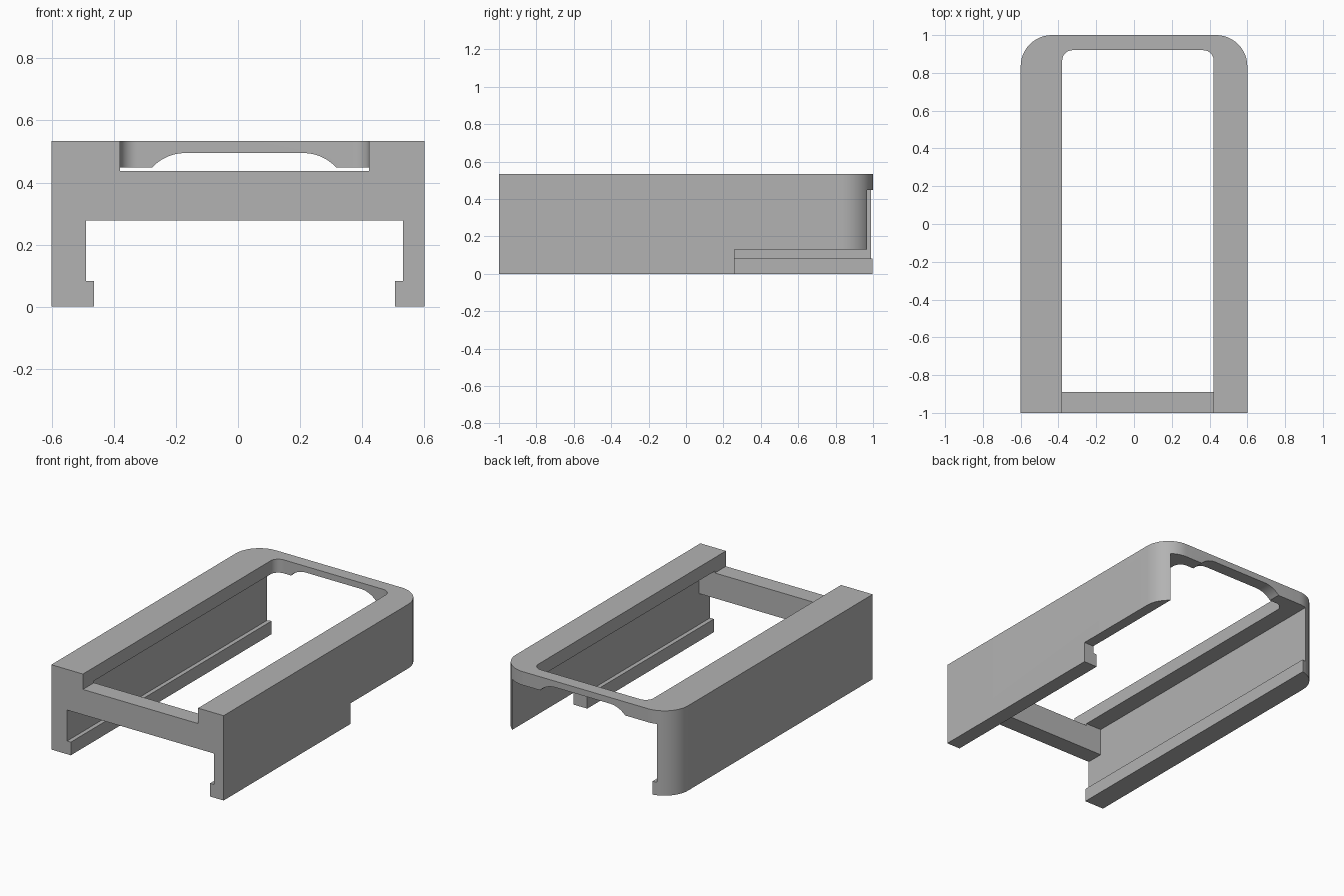
import bpy
import bmesh
from math import sin, cos, pi, asin, radians

cube = bpy.data.objects.get("Cube")
if cube:
    bpy.data.objects.remove(cube, do_unlink=True)

grey = bpy.data.materials.new("plain grey")
grey.use_nodes = True
GREY = (0.45, 0.45, 0.45, 1)
grey.diffuse_color = GREY
grey.node_tree.nodes["Principled BSDF"].inputs["Base Color"].default_value = GREY


def arc(cx, cy, r, start, end, steps=12):
    return [(cx + r * cos(start + (end - start) * i / steps),
             cy + r * sin(start + (end - start) * i / steps)) for i in range(steps + 1)]


def prism(name, points, lo, hi, axis="Z"):
    """Extrude a closed outline along Z (x, y points) or Y (x, z points)."""
    bm = bmesh.new()
    place = (lambda a, b, h: (a, b, h)) if axis == "Z" else (lambda a, b, h: (a, h, b))
    face = bm.faces.new([bm.verts.new(place(a, b, lo)) for a, b in points])
    extruded = bmesh.ops.extrude_face_region(bm, geom=[face])["geom"]
    moved = [v for v in extruded if isinstance(v, bmesh.types.BMVert)]
    bmesh.ops.translate(bm, verts=moved, vec=place(0, 0, hi - lo))
    bmesh.ops.recalc_face_normals(bm, faces=bm.faces)
    mesh = bpy.data.meshes.new(name)
    bm.to_mesh(mesh)
    bm.free()
    mesh.materials.append(grey)
    obj = bpy.data.objects.new(name, mesh)
    bpy.context.collection.objects.link(obj)
    return obj


def rounded_back(left, right, front, back, r):
    """Rectangle whose two back corners are rounded."""
    return ([(left, front), (right, front)]
            + arc(right - r, back - r, r, 0, pi / 2)
            + arc(left + r, back - r, r, pi / 2, pi))


def rect(left, right, low, high):
    return [(left, low), (right, low), (right, high), (left, high)]


# Main dimensions
HEIGHT = 0.534
LIP_TOP, BAR_BOTTOM, BAR_TOP, RIM_BOTTOM = 0.083, 0.278, 0.437, 0.449
WALL_L, WALL_R = -0.49, 0.532
LIP_L, LIP_R = -0.464, 0.506

# Solid body with rounded back corners
body = prism("sliding_frame", rounded_back(-0.6, 0.6, -1, 1, 0.165), 0, HEIGHT)

# Lengthwise slot, narrowed at the bottom by the lips
slot = [(LIP_L, -0.1), (LIP_R, -0.1), (LIP_R, LIP_TOP), (WALL_R, LIP_TOP),
        (WALL_R, BAR_BOTTOM), (WALL_L, BAR_BOTTOM), (WALL_L, LIP_TOP), (LIP_L, LIP_TOP)]

# Arched relief under the back rim
r = 0.145
sweep = asin(0.105 / r)
arch = ([(-0.275, 0.4), (0.315, 0.4)]
        + arc(0.21, 0.495 - r, r, pi / 2 - sweep, pi / 2)
        + arc(-0.17, 0.495 - r, r, pi / 2, pi / 2 + sweep))

cutters = [
    prism("slot_cutter", slot, -1.2, 1.2, "Y"),
    # Taller chamber behind the front crossbar
    prism("chamber_cutter", rect(WALL_L, WALL_R, 0.2, RIM_BOTTOM), -0.89, 1.3, "Y"),
    # Top window, open at the front above the crossbar
    prism("window_cutter", rounded_back(-0.38, 0.422, -1.3, 0.92, 0.055), BAR_TOP, 0.7),
    prism("arch_cutter", arch, 0.7, 1.4, "Y"),
    # Notch low in the left wall
    prism("notch_cutter", rect(0.45, 0.7, -0.2, 0.13), 0.26, 1.5, "Y"),
]

bpy.ops.object.select_all(action="DESELECT")
body.select_set(True)
bpy.context.view_layer.objects.active = body
for cutter in cutters:
    cutter.hide_render = True
    mod = body.modifiers.new(cutter.name, "BOOLEAN")
    mod.operation = "DIFFERENCE"
    mod.solver = "EXACT"
    mod.object = cutter
    bpy.ops.object.modifier_apply(modifier=mod.name)
    bpy.data.objects.remove(cutter, do_unlink=True)

bpy.ops.object.shade_smooth_by_angle(angle=radians(30))
